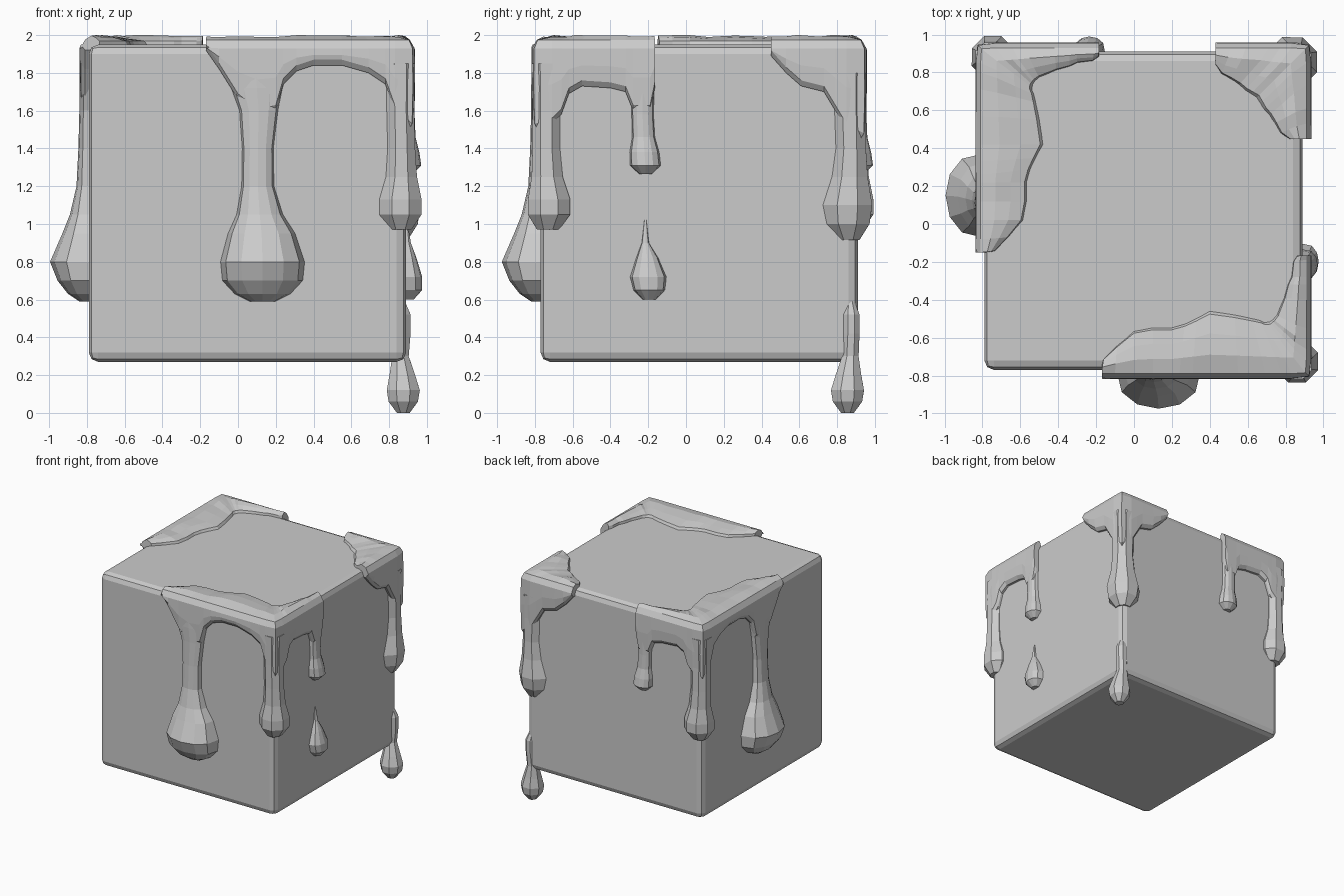
import bpy, bmesh, math, random
from mathutils import Vector

if "Cube" in bpy.data.objects:
    bpy.data.objects.remove(bpy.data.objects["Cube"])

random.seed(4)
TOP = 1.95

def loft(bm, rings):
    """Skin closed rings of equal length and cap both ends."""
    vr = [[bm.verts.new(p) for p in r] for r in rings]
    n = len(vr[0])
    faces = []
    for r, s in zip(vr, vr[1:]):
        for i in range(n):
            j = (i + 1) % n
            faces.append(bm.faces.new((r[i], r[j], s[j], s[i])))
    faces += [bm.faces.new(vr[0]), bm.faces.new(vr[-1])]
    bmesh.ops.recalc_face_normals(bm, faces=faces)

def finish(name, bm):
    me = bpy.data.meshes.new(name)
    bm.to_mesh(me)
    bm.free()
    ob = bpy.data.objects.new(name, me)
    bpy.context.collection.objects.link(ob)
    return ob

class Corner:
    """Frame at a cube corner: p runs along arm A, q along arm B."""
    def __init__(self, c, a, b):
        self.c, self.a, self.b = Vector(c), Vector(a), Vector(b)

    def at(self, p, q, z):
        v = self.c + self.a * p + self.b * q
        return Vector((v.x, v.y, z))

    # draped sheet: stations of (edge point, inner top point, hem height)
    def sheet(self, bm, stations):
        rings = []
        for (ep, eq), (ip, iq), hem in stations:
            if ep > 0:
                op, oq = 0, -1
            elif eq > 0:
                op, oq = -1, 0
            else:
                op, oq = -.75, -.75
            lift = random.uniform(-.006, .006)
            def top(t, z):
                return self.at(ep + (ip - ep) * t, eq + (iq - eq) * t, z)
            def out(d, z):
                return self.at(ep + op * d, eq + oq * d, z)
            rings.append([
                top(1, TOP - .015), top(.92, TOP + .02), top(.6, TOP + .035 + lift),
                top(.25, TOP + .045 + lift), out(.02, TOP + .025), out(.045, TOP - .02),
                out(.048, (TOP + hem) / 2), out(.042, hem + .03), out(.02, hem),
                out(-.015, hem), out(-.025, TOP - .02)])
        loft(bm, rings)

    # drip running down a flat face: (z, position along arm, half width, depth)
    def face_drip(self, bm, arm, rows, n=7):
        rings = []
        for z, c, w, d in rows:
            ring = []
            for i in range(n):
                t = math.pi * i / (n - 1)
                s, o = c + w * math.cos(t), d * math.sin(t) ** .8 if 0 < i < n - 1 else -.01
                ring.append(self.at(s, -o, z) if arm == 'A' else self.at(-o, s, z))
            rings.append(ring)
        loft(bm, rings)

    # drip running down the corner edge: (z, inset p, inset q, radius)
    def edge_drip(self, bm, rows, n=8):
        rings = []
        for z, p, q, r in rows:
            rings.append([self.at(p + r * math.cos(k * math.tau / n + .39) * 1.05,
                                  q + r * math.sin(k * math.tau / n + .39) * 1.05, z)
                          for k in range(n)])
        loft(bm, rings)

# cube block
bm = bmesh.new()
bmesh.ops.create_cube(bm, size=1.68)
bmesh.ops.translate(bm, verts=bm.verts, vec=(.05, .07, 1.11))
bmesh.ops.bevel(bm, geom=bm.edges[:], offset=.05, segments=2, profile=.5, affect='EDGES')
finish("cube_block", bm)

front_right = Corner((.89, -.77), (-1, 0), (0, 1))
back_left = Corner((-.79, .91), (0, -1), (1, 0))
back_right = Corner((.89, .91), (-1, 0), (0, -1))

# big slime patch: sheet over the corner with three drips (used twice, mirrored)
arm_a = [(1.06, 1.05, .06, 1.92), (.99, .98, .13, 1.82), (.89, .89, .21, 1.66),
         (.79, .79, .23, 1.58), (.69, .69, .23, 1.6), (.65, .62, .25, 1.74),
         (.58, .56, .28, 1.81), (.49, .49, .32, 1.84), (.34, .36, .30, 1.84),
         (.2, .27, .28, 1.80), (.11, .23, .27, 1.74), (.06, .21, .26, 1.6)]
arm_b = [(.06, .18, .26, 1.53), (.11, .17, .265, 1.58), (.15, .16, .27, 1.69),
         (.22, .14, .29, 1.73), (.37, .10, .38, 1.72), (.45, .08, .45, 1.70),
         (.49, .06, .49, 1.6), (.58, .05, .57, 1.6), (.605, .03, .6, 1.72)]
big = ([((a, 0), (p, q), z) for a, p, q, z in arm_a] + [((0, 0), (.195, .26), 1.5)] +
       [((0, b), (p, q), z) for b, p, q, z in arm_b])
long_drip = [(1.85, .80, .2, .045), (1.72, .79, .14, .05), (1.6, .78, .105, .05),
             (1.4, .785, .085, .055), (1.2, .785, .088, .065), (1.05, .775, .125, .1),
             (.95, .765, .18, .14), (.8, .76, .225, .205), (.7, .76, .215, .165),
             (.63, .76, .15, .11), (.59, .76, .07, .05)]
short_drip = [(1.75, .54, .065, .045), (1.58, .54, .06, .045), (1.46, .545, .062, .05),
              (1.38, .55, .08, .07), (1.31, .555, .083, .08), (1.265, .555, .035, .035)]
edge_drip = [(1.85, .03, .03, .08), (1.6, .03, .03, .075), (1.4, .025, .03, .075),
             (1.25, .025, .035, .085), (1.13, .03, .045, .115), (1.05, .03, .045, .115),
             (.97, .03, .04, .06)]

for name, corner in (("front_right_slime", front_right), ("back_left_slime", back_left)):
    bm = bmesh.new()
    corner.sheet(bm, big)
    corner.face_drip(bm, 'A', long_drip)
    corner.face_drip(bm, 'B', short_drip)
    corner.edge_drip(bm, edge_drip)
    finish(name, bm)

# small slime patch: symmetric triangle over the back right corner
half = [(.46, .46, .07, 1.89), (.38, .43, .12, 1.80), (.3, .38, .15, 1.73),
        (.18, .34, .18, 1.70), (.12, .31, .21, 1.6), (.06, .28, .23, 1.5)]
small = ([((a, 0), (p, q), z) for a, p, q, z in half] + [((0, 0), (.25, .25), 1.45)] +
         [((0, a), (q, p), z) for a, p, q, z in reversed(half)])
bm = bmesh.new()
back_right.sheet(bm, small)
back_right.edge_drip(bm, [(1.8, .05, .05, .1), (1.6, .045, .045, .09), (1.4, .04, .04, .085),
                          (1.25, .045, .045, .1), (1.1, .055, .055, .135),
                          (1.0, .055, .055, .12), (.915, .05, .05, .06)])
finish("back_right_slime", bm)

# loose drop hanging off the lower back right edge
bm = bmesh.new()
back_right.edge_drip(bm, [(.6, .03, .04, .02), (.52, .02, .035, .045), (.42, .02, .035, .045),
                          (.3, .03, .04, .045), (.2, .02, .05, .07), (.12, .015, .055, .09),
                          (.06, .015, .055, .08), (0, .015, .055, .035)])
finish("bottom_drop", bm)

# teardrop on the right face
bm = bmesh.new()
front_right.face_drip(bm, 'B', [(1.02, .555, .006, .006), (.9, .555, .02, .025),
                                (.82, .565, .06, .055), (.72, .57, .098, .085),
                                (.65, .575, .085, .085), (.6, .575, .035, .04)])
finish("right_teardrop", bm)
